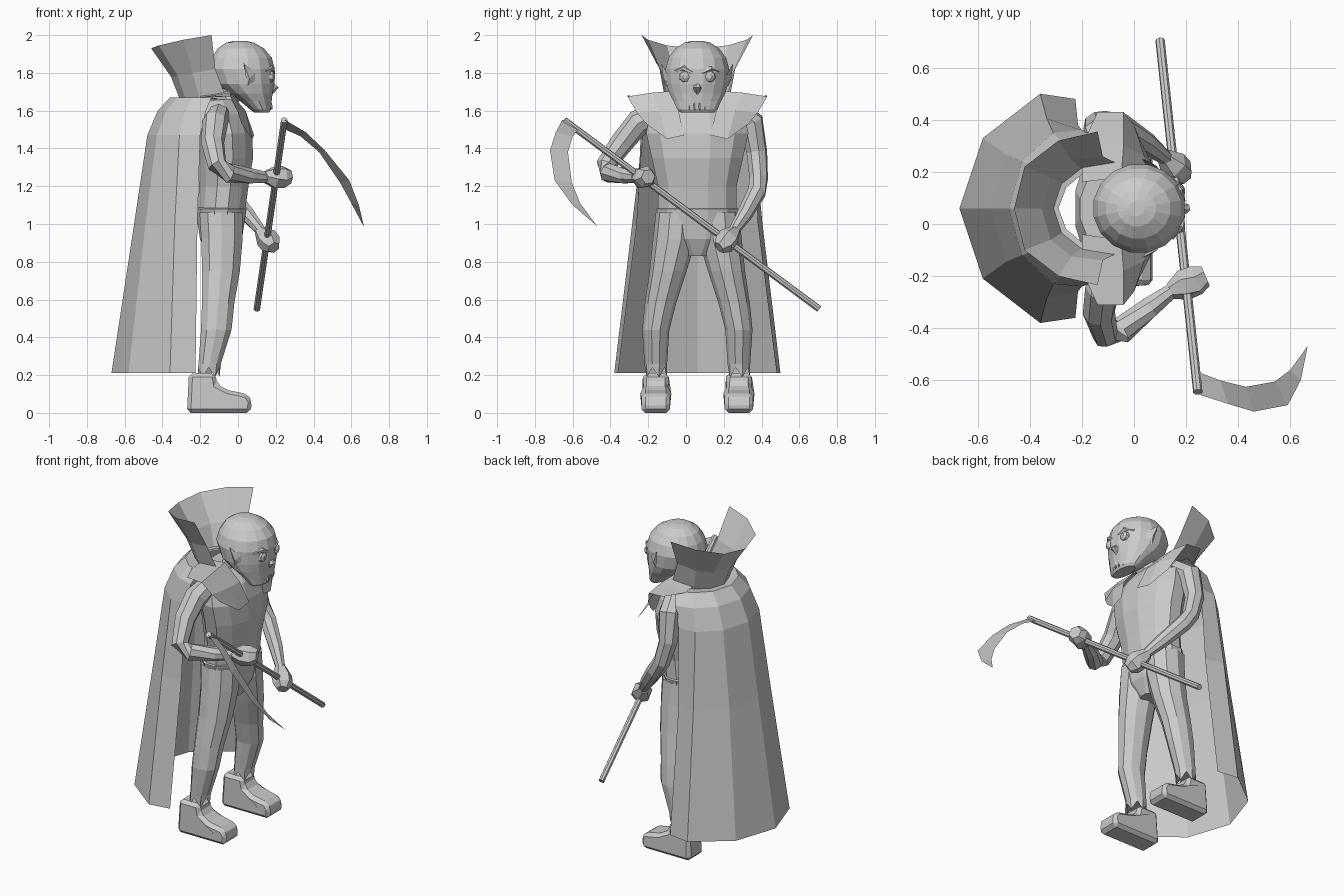
import bpy, bmesh, math
from mathutils import Vector

CY = 0.06  # symmetry plane of the body
grey = bpy.data.materials.new("plain grey")
grey.diffuse_color = (0.6, 0.6, 0.6, 1)


def make(name, verts, faces, closed=True):
    me = bpy.data.meshes.new(name)
    me.from_pydata([tuple(v) for v in verts], [], faces)
    if closed:
        bm = bmesh.new()
        bm.from_mesh(me)
        bmesh.ops.recalc_face_normals(bm, faces=bm.faces)
        bm.to_mesh(me)
        bm.free()
    me.materials.append(grey)
    ob = bpy.data.objects.new(name, me)
    bpy.context.collection.objects.link(ob)
    return ob


def bridge(name, rings):
    """Skin closed rings of points and cap both ends."""
    n = len(rings[0])
    verts = [p for r in rings for p in r]
    faces = [(i * n + k, i * n + (k + 1) % n, (i + 1) * n + (k + 1) % n, (i + 1) * n + k)
             for i in range(len(rings) - 1) for k in range(n)]
    faces += [tuple(range(n)), tuple(range(len(verts) - n, len(verts)))]
    return make(name, verts, faces)


def loft(name, rows, n=10, jag=0.0):
    """rows: (z, cx, cy, rx, ry); jag makes the first ring ragged."""
    rings = []
    for i, (z, cx, cy, rx, ry) in enumerate(rows):
        ring = []
        for k in range(n):
            a = 2 * math.pi * (k + 0.5) / n
            dz = jag * (k % 2) if i == 0 else 0
            ring.append((cx + rx * math.cos(a), cy + ry * math.sin(a), z + dz))
        rings.append(ring)
    return bridge(name, rings)


def tube(name, path, n=8):
    """path: (x, y, z, radius)."""
    pts = [Vector(p[:3]) for p in path]
    rings = []
    for i, p in enumerate(pts):
        t = (pts[min(i + 1, len(pts) - 1)] - pts[max(i - 1, 0)]).normalized()
        u = t.cross(Vector((1, 0.2, 0.1))).normalized()
        v = t.cross(u)
        r = path[i][3]
        rings.append([p + r * (u * math.cos(2 * math.pi * k / n) + v * math.sin(2 * math.pi * k / n))
                      for k in range(n)])
    return bridge(name, rings)


def sheet(name, rows):
    """Open grid of points."""
    n = len(rows[0])
    faces = [(i * n + k, i * n + k + 1, (i + 1) * n + k + 1, (i + 1) * n + k)
             for i in range(len(rows) - 1) for k in range(n - 1)]
    return make(name, [p for r in rows for p in r], faces, False)


def both_sides(half, z):
    """half: (x, dy) or (x, dy, z) from the back centre forward."""
    full = [(-1, p) for p in half[:0:-1]] + [(1, p) for p in half]
    return [(p[0], CY + s * p[1], p[2] if len(p) > 2 else z) for s, p in full]


# Torso and pelvis
loft("torso", [(1.05, -.09, CY, .13, .215), (1.2, -.075, CY, .135, .215),
               (1.35, -.065, CY, .15, .25), (1.48, -.07, CY, .15, .28),
               (1.58, -.09, CY, .14, .26), (1.66, -.11, CY, .10, .15)], 12)
loft("pelvis", [(.83, -.09, CY, .07, .07), (.92, -.09, CY, .115, .19),
                (1.08, -.09, CY, .14, .225), (1.09, -.09, CY, .12, .2)], 12)
loft("neck", [(1.6, -.09, CY, .08, .09), (1.74, -.02, CY, .07, .08)], 8)

# Head with narrowing jaw
loft("head", [(1.59, .125, CY, .04, .09), (1.605, .12, CY, .055, .108),
              (1.65, .095, CY, .085, .128), (1.69, .065, CY, .12, .15),
              (1.74, .035, CY, .16, .166), (1.82, .02, CY, .178, .172),
              (1.88, .02, CY, .162, .155), (1.93, .015, CY, .125, .118),
              (1.96, .01, CY, .075, .07), (1.97, .01, CY, .03, .03)], 16)
tube("nose", [(.16, CY, 1.76, .008), (.195, CY, 1.72, .022), (.17, CY, 1.69, .012)], 6)

boot_profile = [(-.27, 0), (.065, 0), (.075, .06), (.05, .10), (-.05, .12),
                (-.11, .15), (-.12, .21), (-.26, .21)]
for s, side in ((-1, "right"), (1, "left")):
    def y(d):
        return CY + s * d
    # Eyes, brow, ears, fangs
    tube(side + "_eye", [(.15, y(.065), 1.78, .036), (.185, y(.066), 1.78, .028),
                         (.195, y(.066), 1.78, .012)], 8)
    tube(side + "_brow", [(.188, y(.025), 1.80, .010), (.178, y(.07), 1.825, .014),
                          (.145, y(.115), 1.81, .008)], 5)
    make(side + "_ear", [(.09, y(.15), 1.75), (.05, y(.165), 1.73), (.03, y(.19), 1.85),
                         (.09, y(.16), 1.80), (.06, y(.18), 1.77)],
         [(0, 1, 4), (1, 2, 4), (2, 3, 4), (3, 0, 4), (0, 3, 2, 1)])
    for i, (d, top) in enumerate(((.014, 1.64), (.042, 1.64), (.075, 1.69))):
        tube(side + "_tooth_%d" % i, [(.172 - d * d * 6, y(d), top, .010),
                                      (.178 - d * d * 6, y(d), 1.605, .006)], 5)
    # Ragged trouser leg
    loft(side + "_trouser_leg", [(.19, -.155, y(.22), .06, .058), (.26, -.15, y(.22), .062, .06),
                                 (.44, -.115, y(.22), .085, .072), (.58, -.105, y(.195), .09, .083),
                                 (.75, -.09, y(.155), .105, .098), (.92, -.085, y(.12), .115, .115),
                                 (1.06, -.09, y(.11), .12, .11)], 10, .05)
    # Boot
    n = len(boot_profile)
    rings = []
    for w in (-1, 1):
        rings.append([(x, y(.22) + w * (.075 if z < .14 else .068), z) for x, z in boot_profile])
    b = bridge(side + "_boot", rings).modifiers.new("round", "BEVEL")
    b.width, b.segments, b.limit_method, b.angle_limit = .02, 1, "ANGLE", math.radians(40)
    # Pointed shoulder flap
    flap = [[(-.20, .10, 1.68), (-.05, .12, 1.705), (.04, .10, 1.60), (.085, .07, 1.47)],
            [(-.20, .24, 1.67), (-.04, .24, 1.695), (.04, .20, 1.60), (.075, .16, 1.45)],
            [(-.14, .37, 1.68), (-.04, .37, 1.675), (.00, .32, 1.59), (.02, .27, 1.53)]]
    sheet(side + "_shoulder_flap", [[(p[0], y(p[1]), p[2]) for p in r] for r in flap])

# Cape, hanging from the shoulders
cape_rows = [(.21, [(-.67, 0), (-.58, .27), (-.36, .44), (-.225, .42)]),
             (1.0, [(-.55, 0), (-.49, .205), (-.335, .345), (-.215, .32)]),
             (1.47, [(-.48, 0), (-.43, .18), (-.31, .29), (-.20, .30)]),
             (1.60, [(-.425, 0), (-.38, .16), (-.28, .26), (-.17, .29)]),
             (1.67, [(-.36, 0), (-.32, .13), (-.24, .21), (-.14, .25)]),
             (1.66, [(-.29, 0), (-.26, .08), (-.20, .13), (-.10, .14)])]
sheet("cape", [both_sides(h, z) for z, h in cape_rows])

# Tall flared collar
sheet("collar", [both_sides(h, 0) for h in (
    [(-.30, 0, 1.64), (-.27, .09, 1.64), (-.20, .15, 1.65), (-.06, .17, 1.66)],
    [(-.355, 0, 1.78), (-.32, .12, 1.785), (-.24, .185, 1.80), (-.12, .20, 1.82)],
    [(-.46, 0, 1.93), (-.42, .16, 1.945), (-.29, .26, 1.975), (-.14, .295, 2.0)])])

# Arms and fists
tube("right_arm", [(-.10, -.15, 1.58, .06), (-.12, -.25, 1.54, .068), (-.135, -.34, 1.43, .062),
                   (-.11, -.425, 1.31, .052), (-.05, -.41, 1.27, .052), (.06, -.32, 1.255, .043),
                   (.16, -.245, 1.245, .028)])
tube("right_fist", [(.14, -.26, 1.25, .032), (.19, -.235, 1.245, .06), (.24, -.215, 1.25, .06),
                    (.275, -.20, 1.25, .04)], 6)
tube("left_arm", [(-.10, .26, 1.60, .06), (-.13, .345, 1.54, .068), (-.14, .375, 1.38, .056),
                  (-.10, .385, 1.24, .05), (-.05, .375, 1.17, .05), (.05, .31, 1.05, .042),
                  (.125, .25, .96, .028)])
tube("left_fist", [(.115, .26, .965, .032), (.15, .225, .925, .06), (.175, .20, .895, .058),
                   (.19, .175, .875, .035)], 6)

# Scythe
tube("scythe_shaft", [(.245, -.645, 1.55, .018), (.10, .705, .55, .018)], 8)
outer = [(.25, -.655, 1.55), (.36, -.69, 1.485), (.46, -.72, 1.39), (.59, -.695, 1.23),
         (.64, -.60, 1.10), (.666, -.47, .99)]
inner = [(.25, -.57, 1.50), (.33, -.60, 1.465), (.43, -.625, 1.38), (.54, -.605, 1.22),
         (.60, -.56, 1.11), (.664, -.472, .99)]
sheet("scythe_blade", [outer, inner])
